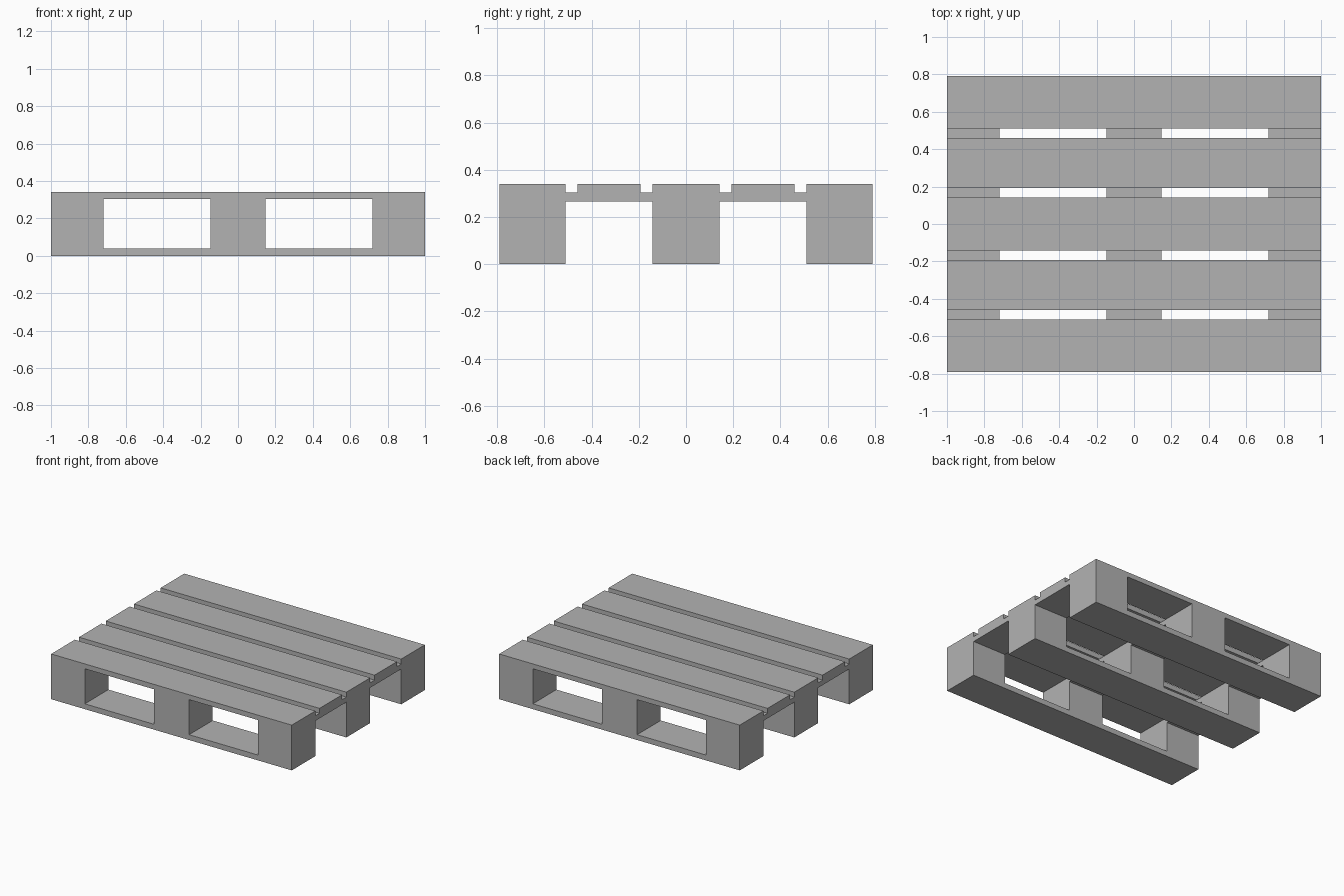
import bpy

cube = bpy.data.objects.get("Cube")
if cube:
    bpy.data.objects.remove(cube, do_unlink=True)

# Single grey finish
grey = bpy.data.materials.new("plain_grey")
grey.use_nodes = True
colour = (0.45, 0.45, 0.45, 1)
grey.diffuse_color = colour
grey.node_tree.nodes["Principled BSDF"].inputs["Base Color"].default_value = colour

# Main dimensions
HALF_X, HALF_Y = 1.0, 0.79
BASE_TOP, BLOCK_TOP, CROSS_TOP, TOP = 0.04, 0.265, 0.303, 0.34
COLUMNS = [(-HALF_X, -0.72), (-0.147, 0.147), (0.72, HALF_X)]
RUNNERS = [(-HALF_Y, -0.51), (-0.142, 0.142), (0.51, HALF_Y)]
SLATS = RUNNERS + [(-0.46, -0.193), (0.193, 0.46)]


def box(name, xs, ys, zs):
    spans = (xs, ys, zs)
    bpy.ops.mesh.primitive_cube_add(size=1)
    ob = bpy.context.object
    ob.name = name
    ob.location = [(a + b) / 2 for a, b in spans]
    ob.scale = [b - a for a, b in spans]
    bpy.ops.object.transform_apply(location=True, scale=True)
    ob.data.materials.append(grey)
    return ob


full_x, full_y = (-HALF_X, HALF_X), (-HALF_Y, HALF_Y)
parts = []

# Cross boards running front to back under the deck
for xs in COLUMNS:
    parts.append(box("cross_board", xs, full_y, (BLOCK_TOP, CROSS_TOP)))

# Bottom boards, with spacer blocks up to the cross boards
for ys in RUNNERS:
    for xs in COLUMNS:
        parts.append(box("spacer_block", xs, ys, (0, BLOCK_TOP)))
    parts.append(box("bottom_board", full_x, ys, (0, BASE_TOP)))

# Deck slats
for ys in SLATS:
    parts.append(box("deck_slat", full_x, ys, (CROSS_TOP, TOP)))

# Fuse the boards into one solid pallet
pallet = parts[0]
pallet.name = "pallet"
for part in parts[1:]:
    union = pallet.modifiers.new("join_board", "BOOLEAN")
    union.operation = "UNION"
    union.solver = "EXACT"
    union.object = part
    bpy.context.view_layer.objects.active = pallet
    bpy.ops.object.modifier_apply(modifier=union.name)
    bpy.data.objects.remove(part, do_unlink=True)
